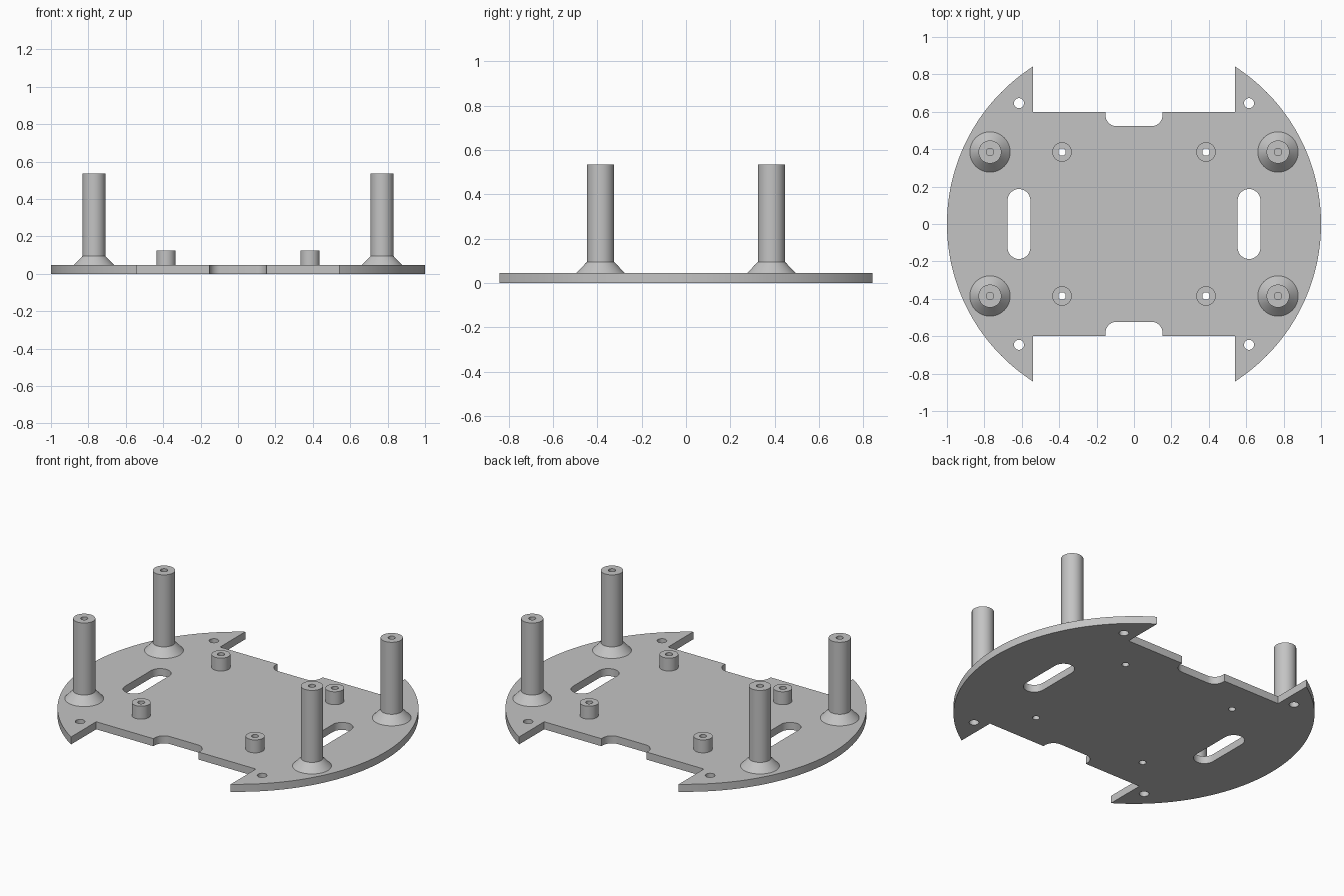
import bpy
import bmesh
from math import pi, sin, cos, acos, radians

cube = bpy.data.objects.get("Cube")
if cube:
    bpy.data.objects.remove(cube)

grey = bpy.data.materials.new("plain grey")
grey.use_nodes = True
colour = (0.55, 0.55, 0.55, 1)
grey.diffuse_color = colour
grey.node_tree.nodes["Principled BSDF"].inputs["Base Color"].default_value = colour

THICK = 0.046
SPACING = 0.385
BORE = 0.02
QUADRANTS = [("front_right", -1, -1), ("front_left", 1, -1),
             ("back_right", -1, 1), ("back_left", 1, 1)]


def arc(cx, cy, r, start, end, steps):
    return [(cx + r * cos(start + (end - start) * i / steps),
             cy + r * sin(start + (end - start) * i / steps)) for i in range(steps + 1)]


def circle(cx, cy, r, steps=32):
    return arc(cx, cy, r, 0, 2 * pi, steps)[:-1]


def finish(name, bm):
    bmesh.ops.remove_doubles(bm, verts=bm.verts, dist=0.0002)
    bmesh.ops.recalc_face_normals(bm, faces=bm.faces)
    mesh = bpy.data.meshes.new(name)
    bm.to_mesh(mesh)
    bm.free()
    mesh.materials.append(grey)
    obj = bpy.data.objects.new(name, mesh)
    bpy.context.collection.objects.link(obj)
    bpy.ops.object.select_all(action='DESELECT')
    obj.select_set(True)
    bpy.context.view_layer.objects.active = obj
    bpy.ops.object.shade_smooth_by_angle(angle=radians(30))
    return obj


def extrude_outlines(name, outlines, height):
    """Fill outlines (inner ones become holes) and give them thickness."""
    curve = bpy.data.curves.new(name + "_outline", 'CURVE')
    curve.dimensions = '2D'
    curve.fill_mode = 'BOTH'
    curve.extrude = height / 2
    for points in outlines:
        spline = curve.splines.new('POLY')
        spline.points.add(len(points) - 1)
        for p, (x, y) in zip(spline.points, points):
            p.co = (x, y, 0, 1)
        spline.use_cyclic_u = True
    helper = bpy.data.objects.new(name + "_outline", curve)
    bpy.context.collection.objects.link(helper)
    graph = bpy.context.evaluated_depsgraph_get()
    mesh = bpy.data.meshes.new_from_object(helper.evaluated_get(graph))
    bm = bmesh.new()
    bm.from_mesh(mesh)
    bmesh.ops.translate(bm, verts=bm.verts, vec=(0, 0, height / 2))
    bpy.data.objects.remove(helper)
    bpy.data.meshes.remove(mesh)
    return finish(name, bm)


def lathe(name, profile, x, y, closed=False):
    """Spin a (radius, height) profile about the vertical axis."""
    bm = bmesh.new()
    verts = [bm.verts.new((r, 0, z)) for r, z in profile]
    edges = [bm.edges.new(pair) for pair in zip(verts, verts[1:])]
    if closed:
        edges.append(bm.edges.new((verts[-1], verts[0])))
    bmesh.ops.spin(bm, geom=verts + edges, cent=(0, 0, 0), axis=(0, 0, 1),
                   angle=2 * pi, steps=48, use_merge=True)
    obj = finish(name, bm)
    obj.location = (x, y, 0)
    return obj


# Base plate: round disc with stepped ends and a filleted notch in each end
step_x, step_y = 0.54, 0.598
notch_x, notch_y, fillet = 0.153, 0.523, 0.06
quarter = arc(0, 0, 1, 0, acos(step_x), 32)
quarter += [(step_x, step_y), (notch_x, step_y)]
quarter += arc(notch_x - fillet, notch_y + fillet, fillet, 0, -pi / 2, 8)
half = quarter + [(-x, y) for x, y in reversed(quarter)]
outline = half + [(x, -y) for x, y in reversed(half)][1:-1]

# Slots, corner holes and boss bores through the plate
outlines = [outline]
slot_x, slot_r, slot_y = 0.615, 0.061, 0.126
for side in (-1, 1):
    outlines.append(arc(side * slot_x, slot_y, slot_r, 0, pi, 16)
                    + arc(side * slot_x, -slot_y, slot_r, pi, 2 * pi, 16))
for _, sx, sy in QUADRANTS:
    outlines.append(circle(sx * slot_x, sy * 0.646, 0.027))
    outlines.append(circle(sx * SPACING, sy * SPACING, BORE, 48))
extrude_outlines("base_plate", outlines, THICK)

# Tall standoffs with flared feet and blind holes, and short hollow bosses
sunk = THICK - 0.006
foot, post, top = 0.108, 0.0615, 0.535
standoff = [(0, sunk), (foot, sunk), (foot, THICK), (post, 0.095), (post, top),
            (BORE, top), (BORE, top - 0.2), (0, top - 0.2)]
boss = [(BORE, sunk), (0.052, sunk), (0.052, 0.125), (BORE, 0.125)]
for label, sx, sy in QUADRANTS:
    lathe(label + "_standoff", standoff, sx * SPACING * 2, sy * SPACING)
    lathe(label + "_boss", boss, sx * SPACING, sy * SPACING, closed=True)
